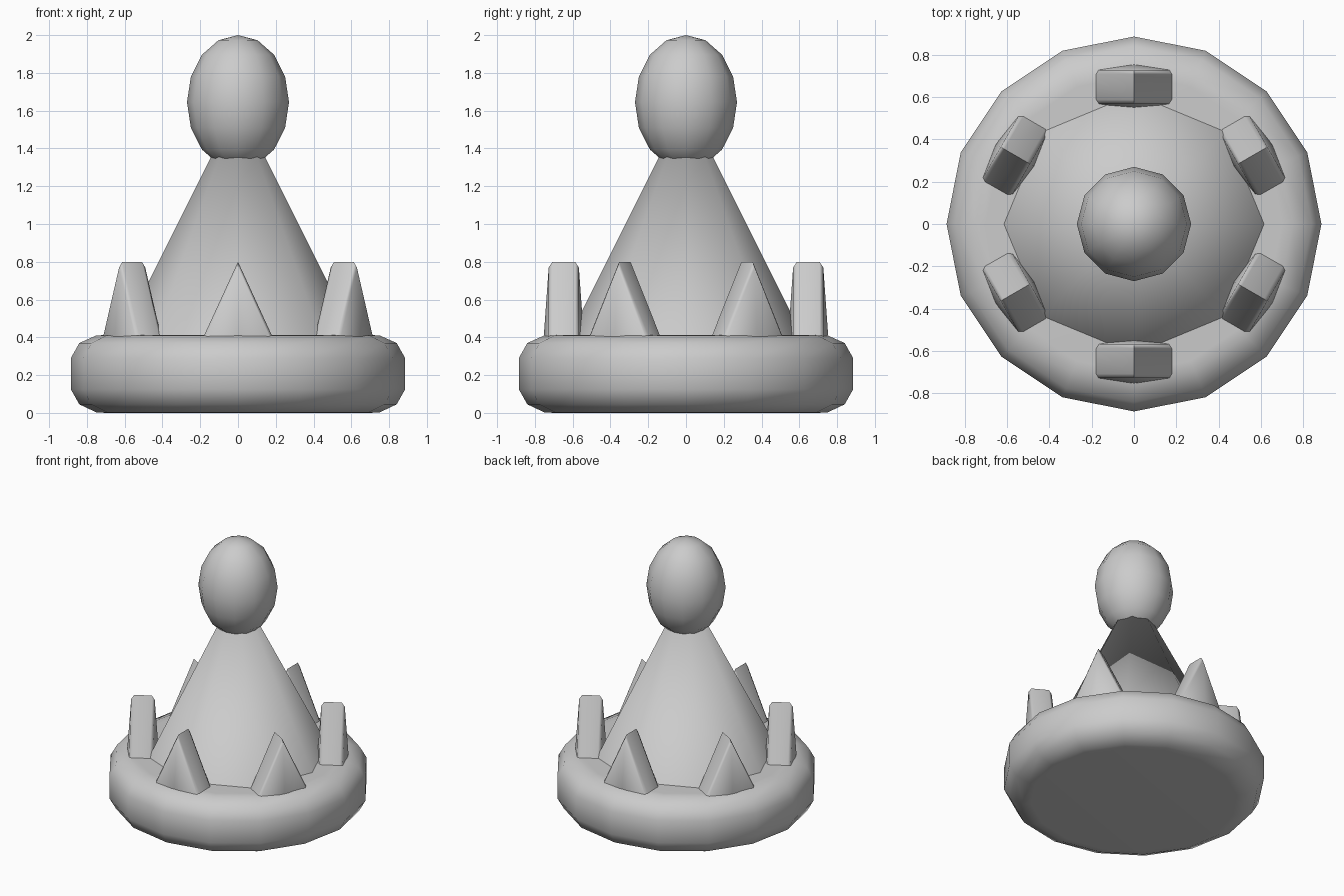
import bpy
import bmesh
from math import cos, sin, pi, radians
from mathutils import Vector, Matrix

if "Cube" in bpy.data.objects:
    bpy.data.objects.remove(bpy.data.objects["Cube"])

# Single plain grey
grey = bpy.data.materials.new("plain grey")
grey.use_nodes = True
grey.diffuse_color = (0.6, 0.6, 0.6, 1)
grey.node_tree.nodes["Principled BSDF"].inputs["Base Color"].default_value = grey.diffuse_color


def finish(bm, name, angle):
    bmesh.ops.recalc_face_normals(bm, faces=bm.faces)
    mesh = bpy.data.meshes.new(name)
    bm.to_mesh(mesh)
    bm.free()
    obj = bpy.data.objects.new(name, mesh)
    mesh.materials.append(grey)
    bpy.context.collection.objects.link(obj)
    bpy.ops.object.select_all(action="DESELECT")
    obj.select_set(True)
    bpy.context.view_layer.objects.active = obj
    bpy.ops.object.shade_smooth_by_angle(angle=radians(angle))
    return obj


def lathe(name, profile, sides, angle):
    """Turn (radius, height) points about z; zero radius makes a pole."""
    bm = bmesh.new()
    rings = []
    for r, z in profile:
        count = sides if r > 0 else 1
        rings.append([bm.verts.new((r * cos(2 * pi * i / sides),
                                    r * sin(2 * pi * i / sides), z))
                      for i in range(count)])
    for low, high in zip(rings, rings[1:]):
        for i in range(sides):
            j = (i + 1) % sides
            corners = [low[i % len(low)], low[j % len(low)],
                       high[j % len(high)], high[i % len(high)]]
            bm.faces.new(list(dict.fromkeys(corners)))
    return finish(bm, name, angle)


# Rounded brim
lathe("brim", [(0, 0), (0.70, 0), (0.75, 0.003), (0.84, 0.045), (0.885, 0.125),
               (0.885, 0.29), (0.84, 0.37), (0.75, 0.41), (0.70, 0.412), (0, 0.412)],
      16, 60)

# Tall cone running up into the ball
lathe("cone_body", [(0.72, 0.2), (0, 1.64)], 8, 60)

# Egg-shaped ball on top
lathe("top_ball", [(0.27 * sin(pi * k / 8) if 0 < k < 8 else 0,
                    1.645 - 0.355 * cos(pi * k / 8)) for k in range(9)], 12, 60)


def spike(name, angle):
    """Triangular wedge with chamfered rims and shallow pointed end caps."""
    bm = bmesh.new()
    centre = Vector((0, 0, 0.42))
    triangle = [Vector((0, 0, 0.80)), Vector((-0.23, 0, 0.30)), Vector((0.23, 0, 0.30))]
    rings = []
    for depth, scale in ((-0.08, 0.92), (-0.06, 1), (0.06, 1), (0.08, 0.92)):
        rings.append([bm.verts.new(centre + (p - centre) * scale + Vector((0, depth, 0)))
                      for p in triangle])
    for near, far in zip(rings, rings[1:]):
        for i in range(3):
            j = (i + 1) % 3
            bm.faces.new((near[i], near[j], far[j], far[i]))
    for ring, depth in ((rings[0], -0.105), (rings[-1], 0.105)):
        tip = bm.verts.new(centre + Vector((0, depth, 0)))
        for i in range(3):
            bm.faces.new((ring[i], ring[(i + 1) % 3], tip))
    bm.transform(Matrix.Rotation(angle, 4, "Z") @ Matrix.Translation((0, 0.647, 0)))
    finish(bm, name, 50)


# Ring of six spikes
for n in range(6):
    spike(f"spike_{n + 1}", n * pi / 3)
